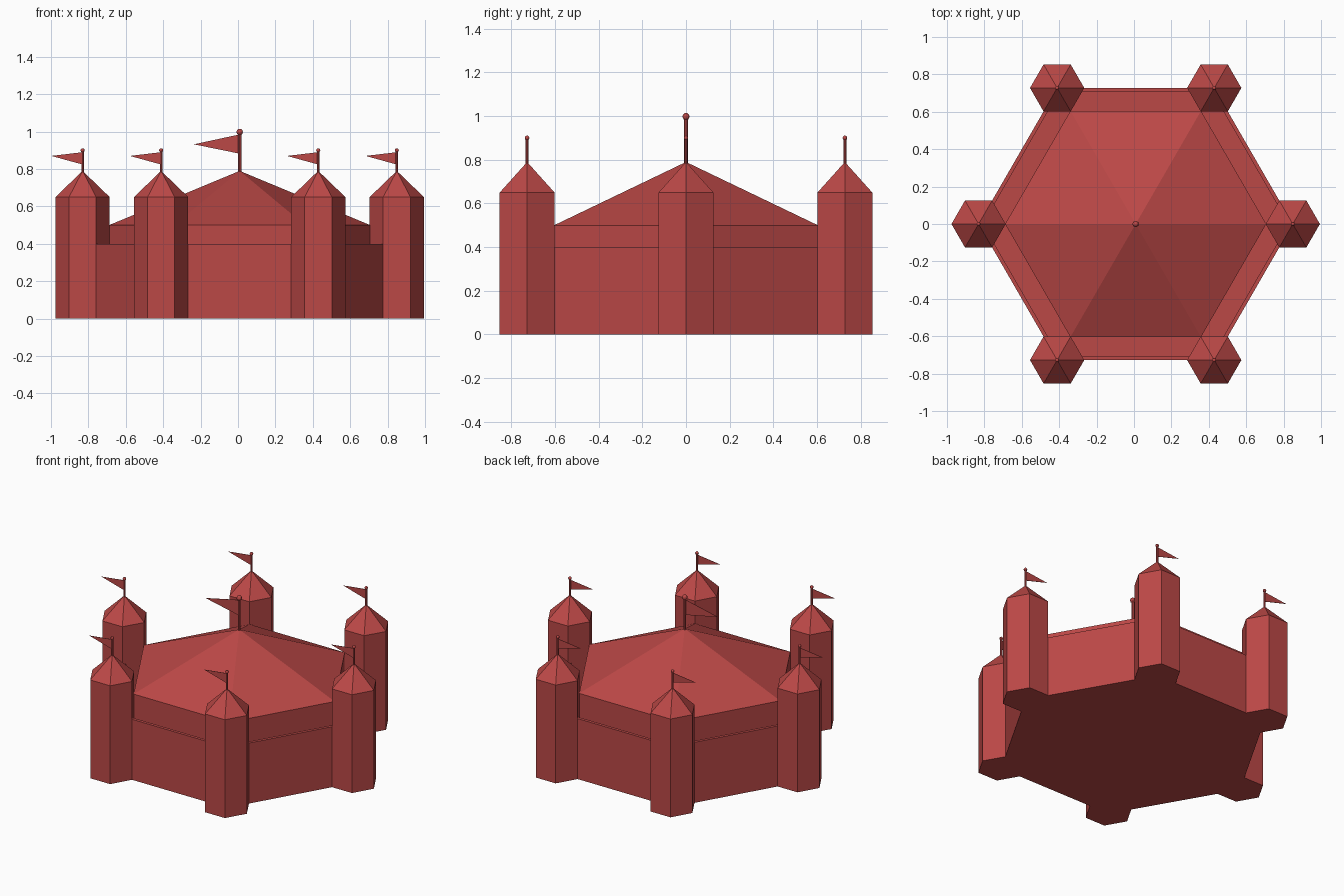
import bpy, bmesh
from math import cos, sin, pi

if "Cube" in bpy.data.objects:
    bpy.data.objects.remove(bpy.data.objects["Cube"], do_unlink=True)

RED = (0.5, 0.065, 0.062, 1)
brick = bpy.data.materials.new("brick_red")
brick.use_nodes = True
brick.diffuse_color = RED
brick.node_tree.nodes["Principled BSDF"].inputs["Base Color"].default_value = RED

CX = 0.009          # the flags shift the castle slightly off centre
RING = 0.84         # distance of the towers from the middle


def finish(name, bm, location):
    bmesh.ops.remove_doubles(bm, verts=bm.verts, dist=0.00001)
    bmesh.ops.recalc_face_normals(bm, faces=bm.faces)
    mesh = bpy.data.meshes.new(name)
    bm.to_mesh(mesh)
    bm.free()
    mesh.materials.append(brick)
    obj = bpy.data.objects.new(name, mesh)
    obj.location = location
    bpy.context.collection.objects.link(obj)
    return obj


def lathe(name, profile, sides, location):
    """Spin a (radius, height) profile into a faceted solid, first corner on +x."""
    bm = bmesh.new()
    rings = [[bm.verts.new((r * cos(2 * pi * i / sides), r * sin(2 * pi * i / sides), z))
              for i in range(sides)] for r, z in profile]
    for low, high in zip(rings, rings[1:]):
        for i in range(sides):
            j = (i + 1) % sides
            bm.faces.new((low[i], low[j], high[j], high[i]))
    return finish(name, bm, location)


def ball(name, radius, location):
    steps = 6
    profile = [(radius * sin(pi * k / steps), -radius * cos(pi * k / steps))
               for k in range(steps + 1)]
    return lathe(name, profile, 10, location)


def pennant(name, length, low, tip, high, location):
    """Thin triangular flag pointing to -x."""
    bm = bmesh.new()
    outline = [(0, low), (0, high), (-length, tip)]
    face = bm.faces.new([bm.verts.new((x, -0.001, z)) for x, z in outline])
    out = bmesh.ops.extrude_face_region(bm, geom=[face])
    moved = [v for v in out["geom"] if isinstance(v, bmesh.types.BMVert)]
    bmesh.ops.translate(bm, verts=moved, vec=(0, 0.002, 0))
    return finish(name, bm, location)


def flagpole(prefix, radius, base, top, knob, flag, location):
    x, y = location
    lathe(prefix + "_pole", [(0, base), (radius, base), (radius, top), (0, top)], 8, (x, y, 0))
    ball(prefix + "_knob", knob, (x, y, top))
    pennant(prefix + "_flag", *flag, (x, y, 0))


# Outer wall with a sunken courtyard
lathe("outer_wall", [(0, 0), (RING, 0), (RING, 0.4), (0.817, 0.4), (0.817, 0.02), (0, 0.02)],
      6, (CX, 0, 0))

# Central hall and its pointed roof
lathe("hall", [(0, 0.01), (0.698, 0.01), (0.698, 0.5), (0, 0.5)], 6, (CX, 0, 0))
lathe("hall_roof", [(0, 0.5), (0.698, 0.5), (0, 0.79)], 6, (CX, 0, 0))
flagpole("hall", 0.009, 0.77, 0.998, 0.017, (0.245, 0.882, 0.932, 0.985), (CX, 0))

# Six corner towers
for n in range(6):
    x, y = CX + RING * cos(n * pi / 3), RING * sin(n * pi / 3)
    name = f"tower_{n + 1}"
    lathe(name, [(0, 0), (0.145, 0), (0.145, 0.65), (0, 0.65)], 6, (x, y, 0))
    lathe(name + "_roof", [(0, 0.65), (0.145, 0.65), (0, 0.79)], 6, (x, y, 0))
    flagpole(name, 0.007, 0.77, 0.9, 0.011, (0.167, 0.824, 0.87, 0.89), (x, y))
